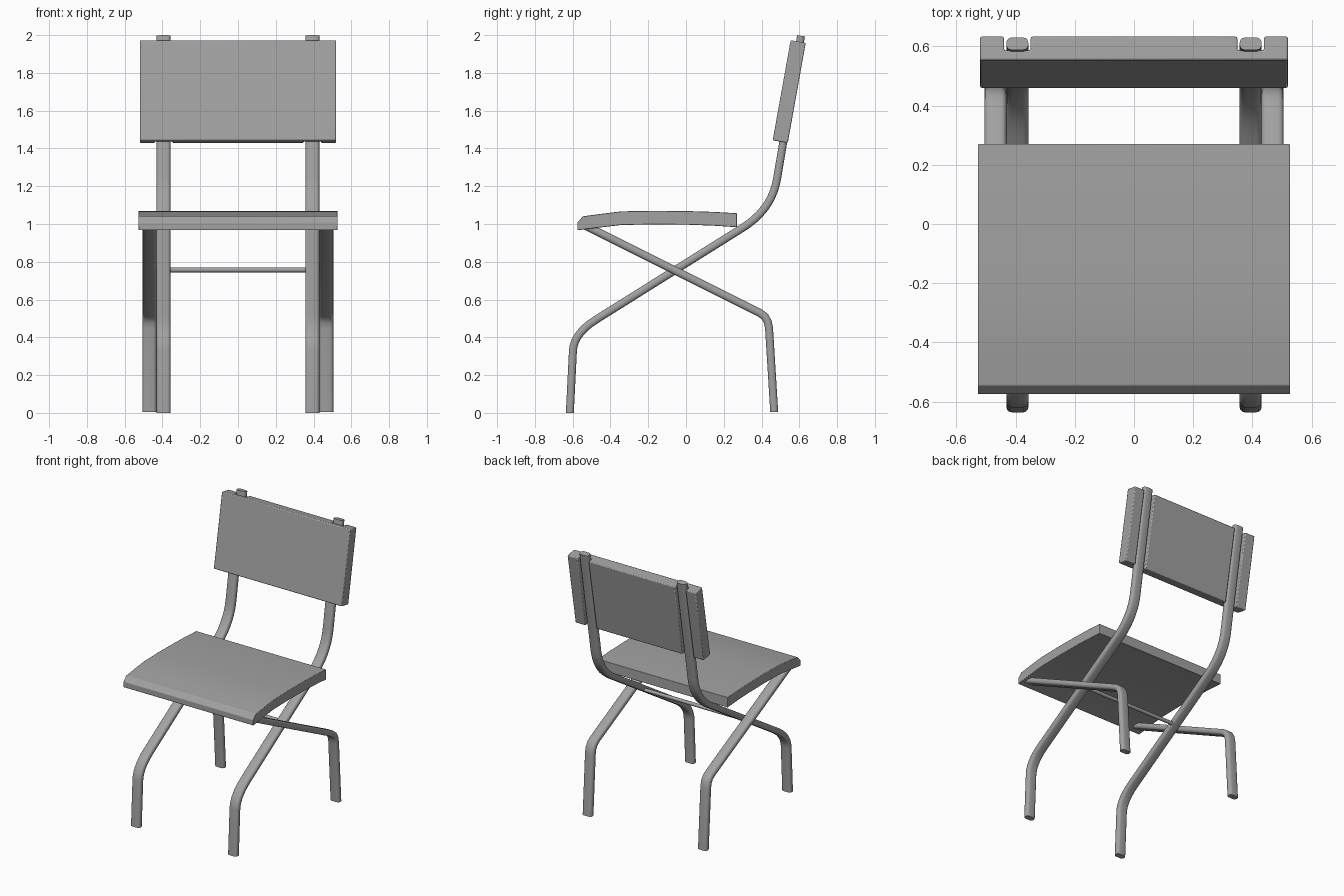
import bpy, bmesh, math
from mathutils import Vector

if "Cube" in bpy.data.objects:
    bpy.data.objects.remove(bpy.data.objects["Cube"])

grey = bpy.data.materials.new("grey")
grey.diffuse_color = (0.36, 0.36, 0.36, 1)
grey.use_nodes = True
grey.node_tree.nodes["Principled BSDF"].inputs["Base Color"].default_value = grey.diffuse_color


def finish(bm, name, bevel=0.0, angle=35):
    """Turn a bmesh into a named, shaded object."""
    bmesh.ops.recalc_face_normals(bm, faces=bm.faces)
    mesh = bpy.data.meshes.new(name)
    bm.to_mesh(mesh)
    bm.free()
    mesh.materials.append(grey)
    ob = bpy.data.objects.new(name, mesh)
    bpy.context.collection.objects.link(ob)
    if bevel:
        mod = ob.modifiers.new("soft_edges", 'BEVEL')
        mod.width, mod.segments, mod.limit_method = bevel, 2, 'ANGLE'
        mod.angle_limit = math.radians(40)
    bpy.ops.object.select_all(action='DESELECT')
    ob.select_set(True)
    bpy.context.view_layer.objects.active = ob
    bpy.ops.object.shade_smooth_by_angle(angle=math.radians(angle))
    return ob


def loft(bm, rings):
    """Skin a list of point rings and cap both ends."""
    rows = [[bm.verts.new(p) for p in ring] for ring in rings]
    n = len(rows[0])
    for a, b in zip(rows, rows[1:]):
        for i in range(n):
            bm.faces.new((a[i], a[(i + 1) % n], b[(i + 1) % n], b[i]))
    bm.faces.new(rows[0])
    bm.faces.new(rows[-1])


def bend(before, corner, after, start, end, steps):
    """Points of a rounded corner, given the tangent lengths on each side."""
    c = Vector(corner)
    p = c + (Vector(before) - c).normalized() * start
    q = c + (Vector(after) - c).normalized() * end
    ts = [i / steps for i in range(steps + 1)]
    return [p * (1 - t) ** 2 + c * 2 * t * (1 - t) + q * t * t for t in ts]


def rounded_section(w, h, r, steps=3):
    pts = []
    for k, (sx, sy) in enumerate(((1, 1), (-1, 1), (-1, -1), (1, -1))):
        for i in range(steps + 1):
            a = math.radians(90 * (k + i / steps))
            pts.append((sx * (w / 2 - r) + r * math.cos(a), sy * (h / 2 - r) + r * math.sin(a)))
    return pts


def tube(name, path, x):
    """Sweep a flattened tube along a (y, z) path; the foot is cut level."""
    path = [Vector(p) for p in path]
    section = rounded_section(0.074, 0.042, 0.017)
    rings = []
    for i, p in enumerate(path):
        d_in = (p - path[max(i - 1, 0)]).normalized()
        d_out = (path[min(i + 1, len(path) - 1)] - p).normalized()
        t = (d_in + d_out).normalized()
        k = 1 / max(t.dot(d_out if i == 0 else d_in), 0.5)
        side = Vector((1, 0)) if i == 0 else Vector((t.y, -t.x)) * k
        rings.append([(x + u, p.x + side.x * v, p.y + side.y * v) for u, v in section])
    bm = bmesh.new()
    loft(bm, rings)
    return finish(bm, name)


# Tube frames: front legs rising into the back posts, and rear legs rising to the seat front
foot, knee, hip, top = (-0.615, 0), (-0.594, 0.42), (0.455, 1.077), (0.609, 1.996)
front_path = ([foot] + bend(foot, knee, hip, 0.09, 0.14, 7)
              + bend(knee, hip, top, 0.183, 0.165, 9) + [top])
foot2, knee2, tip2 = (0.467, 0.005), (0.436, 0.507), (-0.53, 0.99)
rear_path = [foot2] + bend(foot2, knee2, tip2, 0.06, 0.05, 3) + [tip2]
for side, s in (("left", -1), ("right", 1)):
    tube(side + "_front_leg_and_post", front_path, s * 0.394)
    tube(side + "_rear_leg", rear_path, s * 0.468)

# Thin rod joining the frames at the crossing
bm = bmesh.new()
loft(bm, [[(x, -0.04 + 0.013 * math.cos(i * math.pi / 6), 0.757 + 0.013 * math.sin(i * math.pi / 6))
           for i in range(12)] for x in (-0.39, 0.39)])
finish(bm, "cross_rod")

# Seat: gently curved board with a chamfered front edge
seat_profile = [(-0.575, 0.967), (-0.575, 1.008), (-0.545, 1.041), (-0.44, 1.055), (-0.34, 1.067),
                (-0.16, 1.07), (0.02, 1.068), (0.15, 1.064), (0.27, 1.057),
                (0.27, 0.983), (0.15, 0.991), (0.02, 0.996), (-0.16, 0.998), (-0.34, 0.995), (-0.46, 0.981)]
bm = bmesh.new()
loft(bm, [[(x, y, z) for y, z in seat_profile] for x in (-0.527, 0.527)])
finish(bm, "seat", 0.003, 25)

# Backrest: leaning board with two grooves at the back that hold the posts
base, up = Vector((0, 0.459, 1.443)), Vector((0, 0.095, 0.53))
back = Vector((0, 0.53, -0.095)).normalized()
half = [(0.52, 0), (0.52, 0.081), (0.439, 0.081), (0.439, 0.034), (0.349, 0.034), (0.349, 0.081)]
outline = half + [(-x, d) for x, d in reversed(half)]
bm = bmesh.new()
loft(bm, [[base + up * t + back * d + Vector((x, 0, 0)) for x, d in outline] for t in (0, 1)])
finish(bm, "backrest", 0.006)
